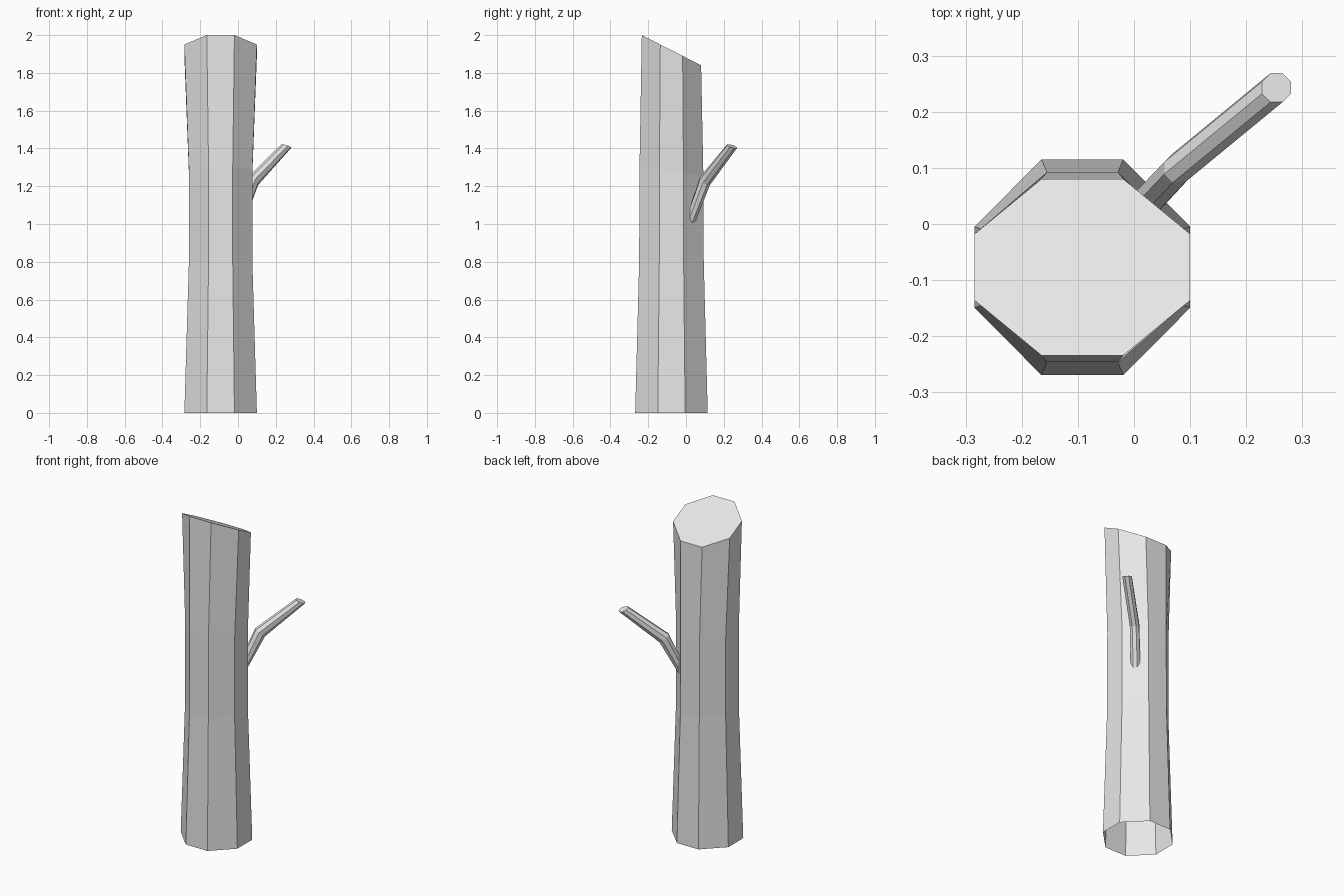
import bpy
import bmesh
from math import cos, sin, pi
from mathutils import Vector

cube = bpy.data.objects.get("Cube")
if cube:
    bpy.data.objects.remove(cube, do_unlink=True)

grey = bpy.data.materials.new("pale grey")
grey.use_nodes = True
grey.diffuse_color = (0.8, 0.8, 0.8, 1)
grey.node_tree.nodes["Principled BSDF"].inputs["Base Color"].default_value = (0.8, 0.8, 0.8, 1)

SIDES = 8


def loft(name, rings):
    """Skin a tube through rings of points; the far end is capped, the start is open."""
    bm = bmesh.new()
    loops = [[bm.verts.new(p) for p in ring] for ring in rings]
    for low, high in zip(loops, loops[1:]):
        for i in range(SIDES):
            j = (i + 1) % SIDES
            bm.faces.new((low[i], low[j], high[j], high[i]))
    bm.faces.new(loops[-1])
    mesh = bpy.data.meshes.new(name)
    bm.to_mesh(mesh)
    bm.free()
    mesh.materials.append(grey)
    obj = bpy.data.objects.new(name, mesh)
    bpy.context.collection.objects.link(obj)
    return obj


def trunk_ring(half_x, half_y, z, slope):
    """Octagon with a side facing each axis, sheared so it drops toward the back."""
    points = []
    for i in range(SIDES):
        a = (i + 0.5) * 2 * pi / SIDES
        x = half_x * cos(a) / cos(pi / SIDES)
        y = half_y * sin(a) / cos(pi / SIDES)
        # sides facing the axes are a little narrow
        if abs(cos(a)) < 0.5:
            x *= 0.92
        else:
            y *= 0.91
        points.append(Vector((x - 0.092, y - 0.077, z - slope * y)))
    return points


def branch_ring(center, radius, slope):
    """Octagon that drops toward the outside of the branch."""
    points = []
    for i in range(SIDES):
        a = (i + 0.5) * 2 * pi / SIDES
        x, y = radius * cos(a), radius * sin(a)
        points.append(Vector(center) + Vector((x, y, -slope * (x + y))))
    return points


# Trunk: waisted, open underneath, with a slanted cut on top
loft("trunk", [
    trunk_ring(0.192, 0.192, 0, 0),
    trunk_ring(0.168, 0.171, 0.8, 0),
    trunk_ring(0.168, 0.169, 1.28, 0.15),
    trunk_ring(0.192, 0.157, 1.92, 0.51),
])

# Branch: bent stub growing from the back left side
loft("branch", [
    branch_ring((0, 0.015, 0.99), 0.029, 0),
    branch_ring((0.08, 0.1, 1.227), 0.028, 0.6),
    branch_ring((0.254, 0.243, 1.411), 0.028, 0.28),
])
